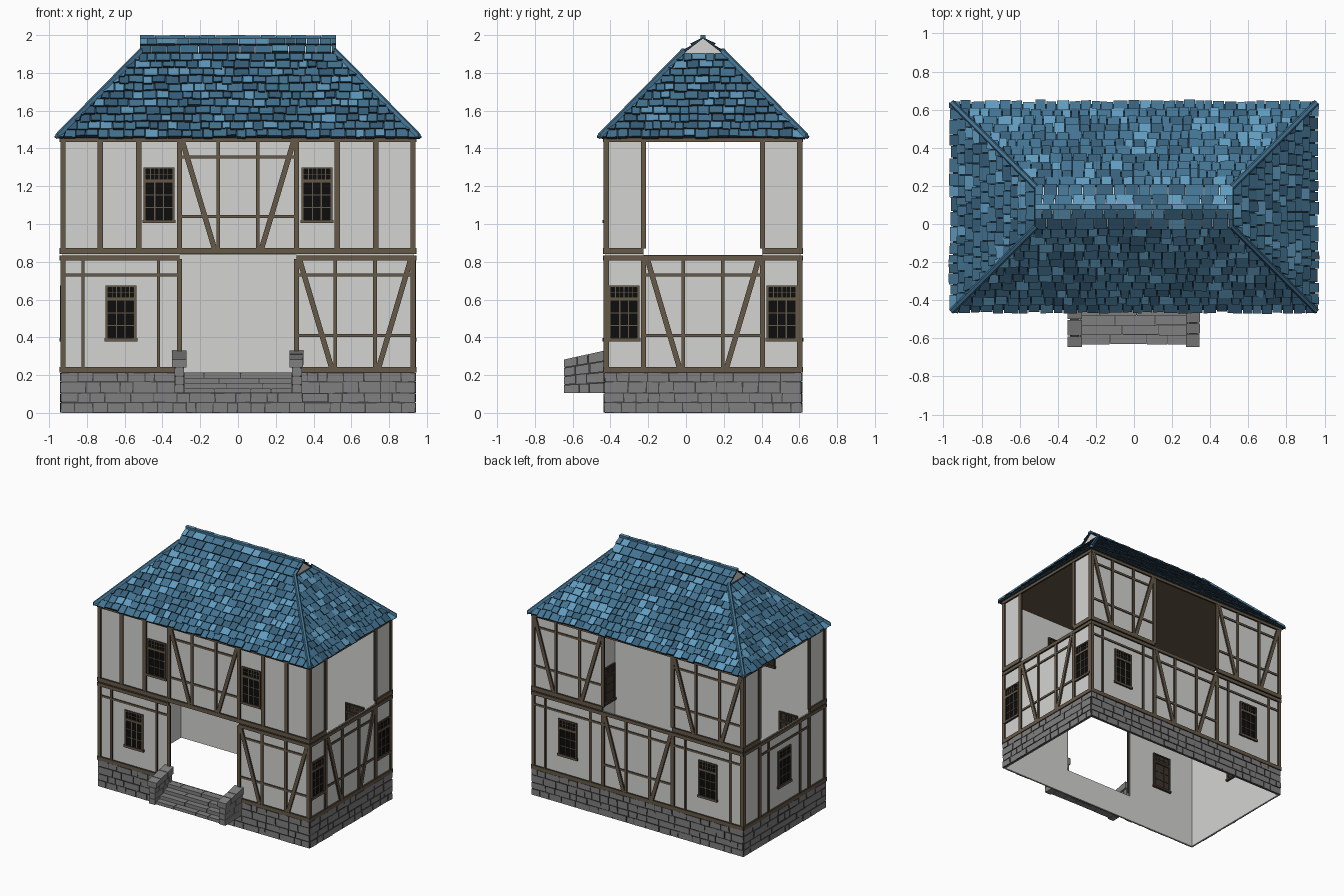
import bpy, bmesh, math, random
from mathutils import Vector

if "Cube" in bpy.data.objects:
    bpy.data.objects.remove(bpy.data.objects["Cube"])

random.seed(4)
Y0, WX, WY = 0.09, 0.93, 0.515          # house centre in y, wall half sizes

# ---- materials (sRGB in, linear out)
COLOURS = [("plaster", (.83, .83, .82)), ("timber", (.40, .35, .285)), ("dark_timber", (.24, .205, .17)),
           ("stone", (.50, .50, .50)), ("dark_stone", (.27, .27, .27)), ("tile_blue", (.265, .455, .575)),
           ("tile_light_blue", (.38, .61, .75)), ("tile_deep_blue", (.215, .375, .48)),
           ("tile_gap", (.13, .20, .25)), ("window_black", (.05, .05, .05))]
MATS = []
for n, c in COLOURS:
    m = bpy.data.materials.new(n)
    m.diffuse_color = tuple(((v + .055) / 1.055) ** 2.4 for v in c) + (1,)
    m.use_nodes = True
    m.node_tree.nodes["Principled BSDF"].inputs["Base Color"].default_value = m.diffuse_color
    MATS.append(m)
PLASTER, TIMBER, DARKT, STONE, DARKS, BLUE, LIGHT, DEEP, GAP, BLACK = range(10)


def finish(name, bm):
    bmesh.ops.recalc_face_normals(bm, faces=bm.faces)
    me = bpy.data.meshes.new(name)
    bm.to_mesh(me)
    bm.free()
    for m in MATS:
        me.materials.append(m)
    bpy.context.collection.objects.link(bpy.data.objects.new(name, me))


def place(side, u, out, z):
    """Point on a house side: u along the wall, out = distance from house centre."""
    return {"front": (u, Y0 - out, z), "back": (-u, Y0 + out, z),
            "right": (out, Y0 + u, z), "left": (-out, Y0 - u, z)}[side]


def hexa(bm, a, b, face, edge, back=None):
    """Solid between inner quad a and outer quad b."""
    va, vb = [bm.verts.new(p) for p in a], [bm.verts.new(p) for p in b]
    bm.faces.new(vb).material_index = face
    bm.faces.new(va[::-1]).material_index = edge if back is None else back
    for i in range(4):
        j = (i + 1) % 4
        bm.faces.new((va[i], va[j], vb[j], vb[i])).material_index = edge


def slab(bm, side, quad, d0, d1, face, edge):
    """Quad of (u, z) on a wall, extruded from depth d0 to d1."""
    w = WY if side in ("front", "back") else WX
    hexa(bm, [place(side, u, w + d0, z) for u, z in quad],
         [place(side, u, w + d1, z) for u, z in quad], face, edge)


def rect(u0, u1, z0, z1):
    return [(u0, z0), (u1, z0), (u1, z1), (u0, z1)]


def box(bm, x0, x1, y0, y1, z0, z1, face, edge):
    hexa(bm, [(x0, y0, z0), (x1, y0, z0), (x1, y1, z0), (x0, y1, z0)],
         [(x0, y0, z1), (x1, y0, z1), (x1, y1, z1), (x0, y1, z1)], face, edge)


# ---- plaster walls with openings
bm = bmesh.new()
PANELS = {"front": [(-WX, -.31, 0, .835), (.31, WX, 0, .835), (-.31, .31, 0, .212), (-WX, WX, .835, 1.455)],
          "back": [(-WX, WX, 0, .835), (-WX, -.31, .835, 1.455), (.31, WX, .835, 1.455)],
          "right": [(-WY, WY, 0, .835), (-WY, -.315, .835, 1.455), (.315, WY, .835, 1.455)]}
PANELS["left"] = PANELS["right"]
for side, rs in PANELS.items():
    for r in rs:
        slab(bm, side, rect(*r), -.008, 0, PLASTER, PLASTER)
finish("plaster_walls", bm)

# ---- timber frame
bm = bmesh.new()
LOW, UP = (.24, .815), (.87, 1.44)


def bar(side, u0, z0, u1, z1, w=.028, d=.011):
    n = Vector((z0 - z1, u1 - u0)).normalized() * w / 2
    slab(bm, side, [(u0 - n.x, z0 - n.y), (u1 - n.x, z1 - n.y), (u1 + n.x, z1 + n.y), (u0 + n.x, z0 + n.y)],
         -.001, d, TIMBER, DARKT)


def posts(side, level, us, w=.028):
    for u in us:
        bar(side, u, level[0], u, level[1], w)


def braced(side, c, level):
    lo, hi = level
    posts(side, level, (c - .105, c + .105), .02)
    for z in (lo + .17, hi - .085):
        bar(side, c - .31, z, c + .31, z, .016, .008)
    for s in (-1, 1):
        bar(side, c + s * .295, hi, c + s * .125, lo, .028, .013)


def window_panel(side, c, level):
    posts(side, level, (c - .2, c + .2), .016)
    bar(side, c - .31, level[1] - .085, c + .31, level[1] - .085, .016, .008)


for side in PANELS:
    w = WX if side in ("front", "back") else WY
    gap = .31 if w == WX else .315
    for lv in (LOW, UP):
        posts(side, lv, (-w + .004, w - .004, -gap, gap))
    bar(side, -w - .01, 1.447, w + .01, 1.447, .026, .014)
    # sill, lower and upper storey beams, broken at the openings
    for z, wd, open_side in ((.228, .03, side == "front"), (.82, .026, side == "front"), (.858, .032, side != "front")):
        spans = ((-w - .01, -gap), (gap, w + .01)) if open_side else ((-w - .01, w + .01),)
        for a, b in spans:
            bar(side, a, z, b, z, wd, .014)
braced("front", 0, UP)
braced("front", .62, LOW)
window_panel("front", -.62, LOW)
posts("front", UP, (-.73, -.525, .525, .73))
for c in (-.62, .62):
    braced("back", c, UP)
    window_panel("back", c, LOW)
braced("back", 0, LOW)
braced("right", 0, LOW)
window_panel("left", 0, LOW)
finish("timber_frame", bm)

# ---- windows: black pane, casing, small upper lattice and larger lower panes
bm = bmesh.new()
for side, c, z in (("front", -.62, .385), ("front", -.418, 1.01), ("front", .418, 1.01), ("back", -.62, .385),
                   ("back", .62, .385), ("right", -.418, .385), ("right", .418, .385), ("left", 0, .385)):
    h, w = .29, .082
    slab(bm, side, rect(c - w, c + w, z, z + h), -.011, .003, BLACK, DARKT)

    def strip(u0, u1, z0, z1, d):
        slab(bm, side, rect(c + u0, c + u1, z + z0, z + z1), -.008 - d, d, TIMBER, DARKT)
    for s in (-1, 1):
        strip(*sorted((s * w, s * (w - .014))), 0, h, .012)
    strip(-w - .005, w + .005, -.006, .012, .016)
    strip(-w, w, h - .01, h, .012)
    strip(-w, w, .208, .228, .012)
    for k in range(1, 6):
        strip(-.068 + k * .0227 - .002, -.068 + k * .0227 + .002, .228, h - .01, .006)
    strip(-w, w, .252, .256, .006)
    for k in (-1, 1):
        strip(k * .0227 - .003, k * .0227 + .003, .012, .208, .006)
        strip(-w, w, .11 + k * .033 - .003, .11 + k * .033 + .003, .006)
finish("windows", bm)

# ---- stone base: rough blocks over dark mortar
bm = bmesh.new()
for side in PANELS:
    w = WX if side in ("front", "back") else WY
    slab(bm, side, rect(-w - .005, w + .005, 0, .213), 0, .005, DARKS, DARKS)
    for z0, z1 in ((0, .055), (.055, .105), (.105, .165), (.165, .213)):
        u = -w - .008
        while u < w:
            e = u + random.uniform(.05, .14)
            e = w + .008 if e > w - .04 else e
            j = [random.uniform(.001, .005) for _ in range(8)]
            q = [(u + j[0], z0 + j[1]), (e - j[2], z0 + j[3]), (e - j[4], z1 - j[5]), (u + j[6], z1 - j[7])]
            slab(bm, side, q, .004, random.uniform(.008, .013), STONE, DARKS)
            u = e
finish("stone_base", bm)

# ---- entrance steps
bm = bmesh.new()
for k in range(4):
    y, top, x = -.635 + k * .05, .13 + k * .028, -.285
    while x < .28:
        e = x + random.uniform(.1, .24)
        e = .285 if e > .22 else e
        box(bm, x + .002, e - .002, y + random.uniform(0, .006), y + .052, .105, top, STONE, STONE)
        x = e
    box(bm, -.283, .283, y + .008, y + .055, .108, top - .005, DARKS, DARKS)
finish("entrance_steps", bm)

# ---- step side walls of sloping courses
bm = bmesh.new()
for s in (-1, 1):
    for c in range(4):
        out, y = (.35 if c == 3 else .338), -.648
        while y < -.43:
            e = y + random.uniform(.05, .09)
            e = -.425 if e > -.46 else e
            o = out + random.uniform(-.006, .002)
            quad = []
            for yy, cc in ((y + .002, c), (e - .002, c), (e - .002, c + 1), (y + .002, c + 1)):
                quad.append((yy, .105 + cc * (.045 + (yy + .648) * .055) - (.003 if cc > c else 0)))
            hexa(bm, [(s * (.272 if c == 3 else .285), a, b) for a, b in quad], [(s * o, a, b) for a, b in quad],
                 STONE, STONE)
            y = e
    hexa(bm, [(s * .29, a, b) for a, b in ((-.64, .11), (-.43, .11), (-.43, .32), (-.64, .275))],
         [(s * .328, a, b) for a, b in ((-.64, .11), (-.43, .11), (-.43, .32), (-.64, .275))], DARKS, DARKS)
finish("step_side_walls", bm)

# ---- roof deck with brown ceiling underneath
EZ, TZ, RZ = 1.455, 1.9, 1.985
bm = bmesh.new()
ring = lambda x, y, z: [(-x, Y0 - y, z), (x, Y0 - y, z), (x, Y0 + y, z), (-x, Y0 + y, z)]
hexa(bm, ring(.95, .54, EZ), ring(.518, .108, TZ), GAP, GAP, TIMBER)
hexa(bm, ring(.505, .105, TZ), ring(.505, .002, RZ), GAP, PLASTER)
finish("roof_deck", bm)

# ---- roof tiles
bm = bmesh.new()


def tiles(side, lo, hi, rows, tw):
    """lo / hi = (half width, outward distance, z) at the bottom and top of a slope."""
    lo, hi = Vector(lo), Vector(hi)
    n = Vector((hi.z - lo.z, lo.y - hi.y)).normalized()

    def pt(u, t, h):
        p = lo.lerp(hi, t)
        u = max(-p.x, min(p.x, u))
        return place(side, u, p.y + n.x * h, p.z + n.y * h)
    for r in range(rows):
        t0, t1 = r / rows, min(1, (r + 1.25) / rows)
        hw = lo.lerp(hi, t0).x
        u = -hw - random.uniform(0, tw / 2)
        while u < hw - .004:
            e = u + tw * random.uniform(.7, 1.35)
            lift, drop = random.uniform(.011, .018), random.uniform(-.006, .008) / .62
            q = ((u + .002, t0 + drop), (e - .002, t0 + drop + random.uniform(-.005, .005)), (e - .002, t1), (u + .002, t1))
            hexa(bm, [pt(a, t, -.002) for a, t in q],
                 [pt(a, t, g) for (a, t), g in zip(q, (lift, lift, .003, .003))],
                 random.choices((BLUE, LIGHT, DEEP), (6, 2, 2))[0], GAP)
            u = e


for side in ("front", "back"):
    tiles(side, (.957, .547, EZ), (.52, .11, TZ), 11, .06)
    tiles(side, (.52, .11, TZ), (.52, .0, RZ), 2, .075)
for side in ("left", "right"):
    tiles(side, (.547, .957, EZ), (.11, .52, TZ), 11, .06)
finish("roof_tiles", bm)

# ---- hip and ridge caps
bm = bmesh.new()
for sx in (-1, 1):
    for sy in (-1, 1):
        a = Vector((sx * .96, Y0 + sy * .55, EZ))
        b = Vector((sx * .515, Y0 + sy * .105, TZ + .008))
        s = Vector((sx, -sy, 0)) * .011
        h = Vector((0, 0, .022))
        hexa(bm, [a - s, a + s, b + s, b - s],
             [a - s * .5 + h, a + s * .5 + h, b + s * .5 + h, b - s * .5 + h], BLUE, BLUE)
for k in range(13):
    x = -.52 + k * .08
    box(bm, x + .001, x + .079, Y0 - .014, Y0 + .014, 1.982, 2.0 - .003 * (k % 2), LIGHT if k % 3 == 0 else BLUE, BLUE)
finish("hip_and_ridge_caps", bm)
